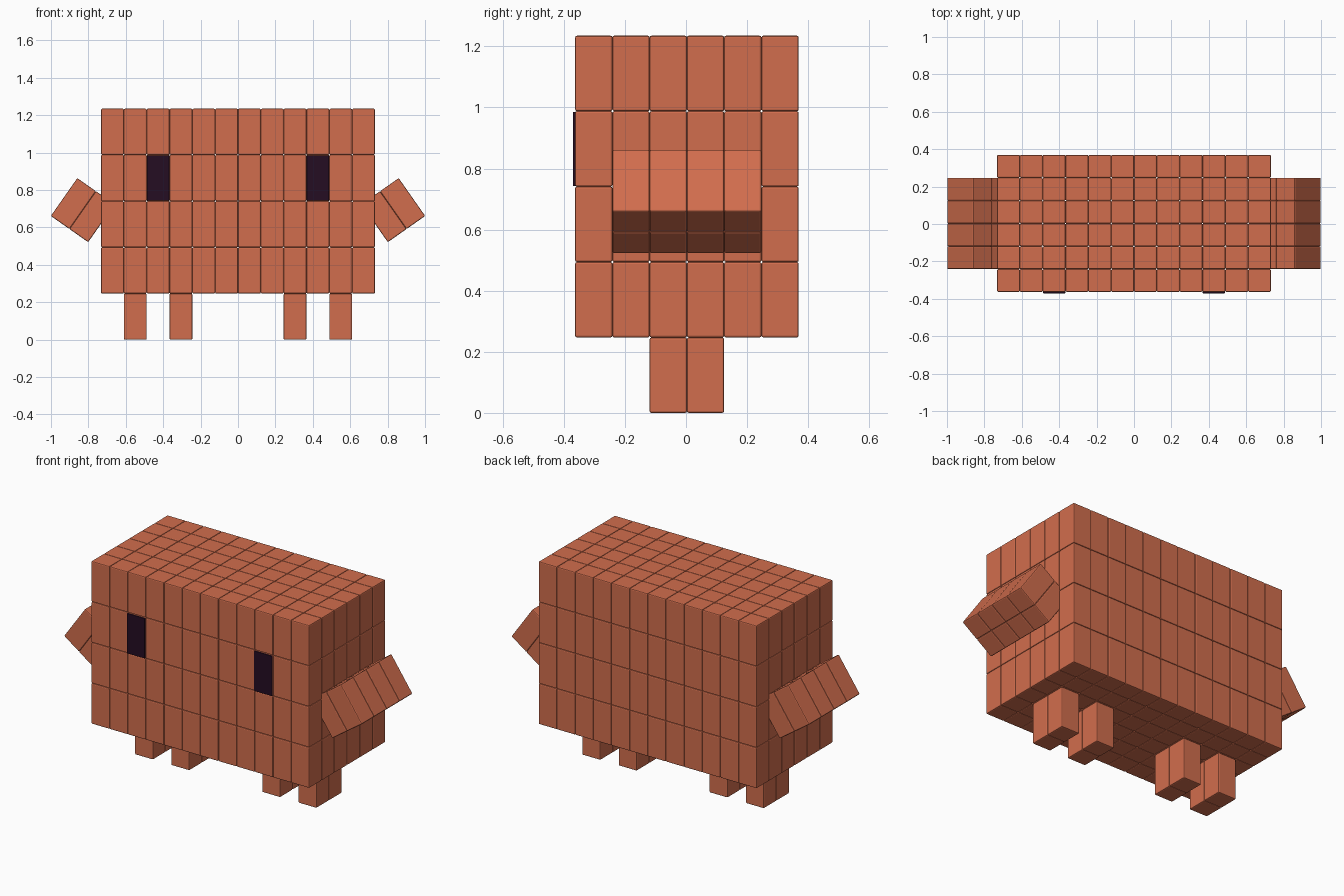
import bpy, bmesh, math
from mathutils import Matrix, Vector

if "Cube" in bpy.data.objects:
    bpy.data.objects.remove(bpy.data.objects["Cube"])

W, H = 0.122, 0.247      # block width/depth and height
Y0 = 0.003               # body centre in y
BEVEL = 0.006


def material(name, rgb):
    m = bpy.data.materials.new(name)
    m.diffuse_color = (*rgb, 1)
    m.use_nodes = True
    m.node_tree.nodes["Principled BSDF"].inputs["Base Color"].default_value = m.diffuse_color
    return m


CLAY = material("terracotta", (0.64, 0.155, 0.075))
DARK = material("dark plum", (0.018, 0.004, 0.016))


def blocks(name, centres, mat, size=(W, W, H), bevel=BEVEL, frame=Matrix()):
    """One object made of bevelled blocks at the given centres."""
    bm = bmesh.new()
    for c in centres:
        m = frame @ Matrix.Translation(Vector(c)) @ Matrix.Diagonal((*size, 1))
        bmesh.ops.create_cube(bm, size=1, matrix=m)
    bmesh.ops.bevel(bm, geom=bm.edges[:], offset=bevel, segments=2,
                    profile=0.5, affect='EDGES')
    mesh = bpy.data.meshes.new(name)
    bm.to_mesh(mesh)
    bm.free()
    mesh.materials.append(mat)
    obj = bpy.data.objects.new(name, mesh)
    bpy.context.collection.objects.link(obj)
    return obj


# Body: the outer shell of a 12 x 6 x 4 stack
NX, NY, NZ = 12, 6, 4
shell = [((i - 5.5) * W, Y0 + (j - 2.5) * W, (k + 1.5) * H)
         for i in range(NX) for j in range(NY) for k in range(NZ)
         if i in (0, NX - 1) or j in (0, NY - 1) or k in (0, NZ - 1)]
blocks("body", shell, CLAY)

for side, s in (("right", 1), ("left", -1)):
    # Legs: two blocks deep
    for place, col in (("inner", 2.5), ("outer", 4.5)):
        blocks(f"{side}_{place}_leg",
               [(s * col * W, Y0 + dy * W, H / 2) for dy in (-0.5, 0.5)], CLAY)

    # Arm: tilted slab, two blocks thick and four deep, sunk into the body
    frame = (Matrix.Translation((s * 0.83, Y0, 0.6925))
             @ Matrix.Rotation(-s * math.radians(35), 4, 'Y'))
    blocks(f"{side}_arm",
           [(dx * W, dy * W, 0) for dx in (-0.5, 0.5)
            for dy in (-1.5, -0.5, 0.5, 1.5)], CLAY, frame=frame)

    # Eye: thin plate over one front block
    blocks(f"{side}_eye", [(s * 3.5 * W, Y0 - 3 * W - 0.003, 3.5 * H)], DARK,
           size=(W - 0.003, 0.009, H - 0.004), bevel=0.002)
